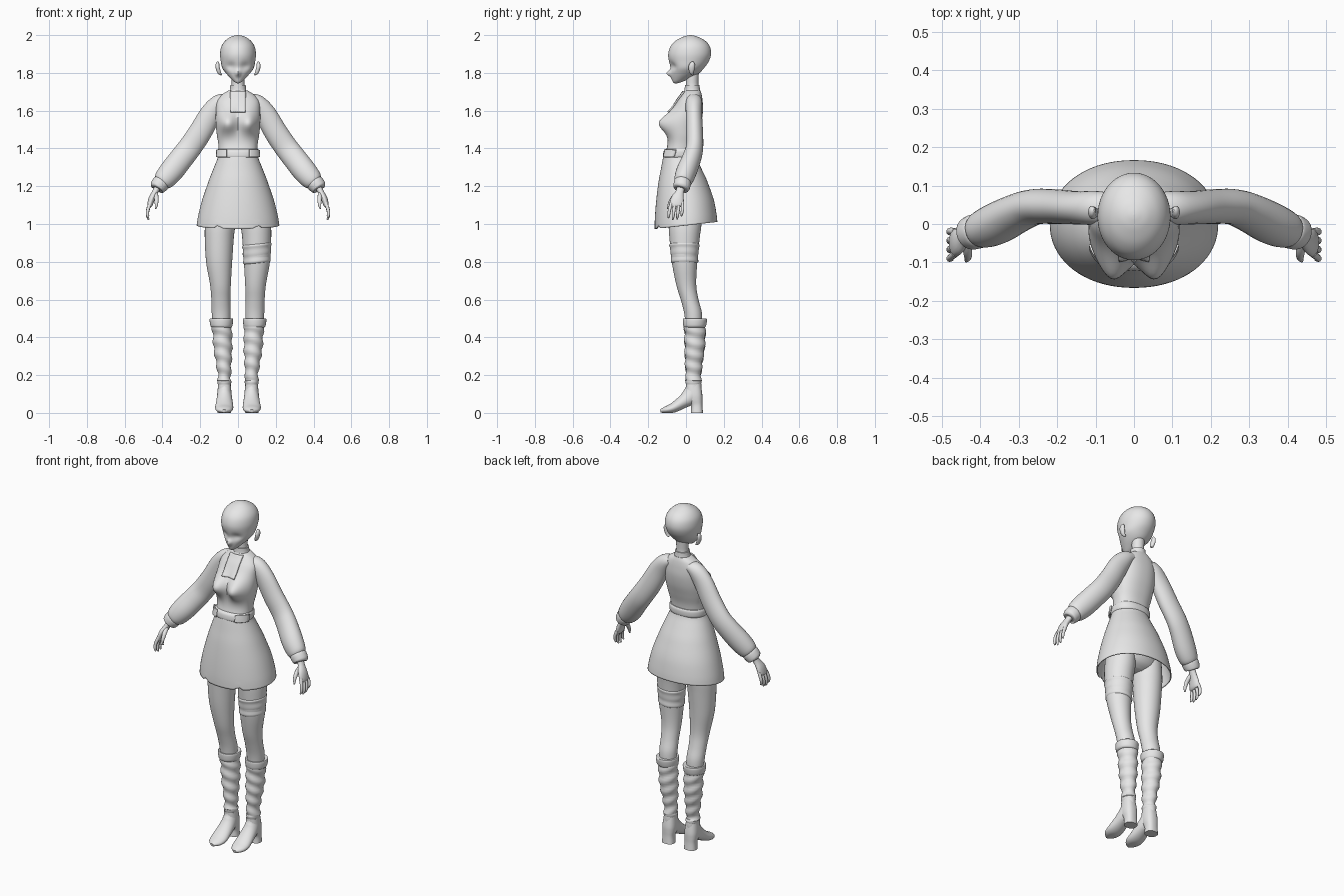
import bpy, bmesh, math
from mathutils import Vector

grey = bpy.data.materials.new("plain_grey")
grey.diffuse_color = (0.8, 0.8, 0.8, 1)


def smooth_rows(rows, n):
    """Catmull-Rom resampling of a short list of section rows."""
    out = []
    for i in range(len(rows) - 1):
        p = [rows[min(max(i + k, 0), len(rows) - 1)] for k in (-1, 0, 1, 2)]
        for j in range(n):
            t = j / n
            out.append([0.5 * (2 * b + (c - a) * t + (2 * a - 5 * b + 4 * c - d) * t * t
                               + (3 * b - a - 3 * c + d) * t ** 3) for a, b, c, d in zip(*p)])
    return out + [list(rows[-1])]


def finish(name, bm, angle=50):
    bmesh.ops.recalc_face_normals(bm, faces=bm.faces)
    me = bpy.data.meshes.new(name)
    bm.to_mesh(me)
    bm.free()
    ob = bpy.data.objects.new(name, me)
    bpy.context.collection.objects.link(ob)
    me.materials.append(grey)
    bpy.ops.object.select_all(action='DESELECT')
    ob.select_set(True)
    bpy.context.view_layer.objects.active = ob
    bpy.ops.object.shade_smooth_by_angle(angle=math.radians(angle))
    return ob


def skin(name, rings, caps=True, warp=None):
    bm = bmesh.new()
    loops = [[bm.verts.new(warp(Vector(p)) if warp else p) for p in r] for r in rings]
    n = len(loops[0])
    for a, b in zip(loops, loops[1:]):
        for i in range(n):
            bm.faces.new((a[i], a[(i + 1) % n], b[(i + 1) % n], b[i]))
    if caps:
        bm.faces.new(loops[0])
        bm.faces.new(loops[-1])
    return finish(name, bm)


def power(v, p):
    return math.copysign(abs(v) ** (2 / p), v)


def loft(name, rows, n=4, segs=32, p=2.0, caps=True, warp=None):
    """Horizontal sections: (z, centre x, half width, front y, back y)."""
    rings = []
    for z, cx, w, f, b in smooth_rows(rows, n):
        rings.append([(cx + w * power(math.cos(a), p), (f + b) / 2 + (b - f) / 2 * power(math.sin(a), p), z)
                      for a in (2 * math.pi * i / segs for i in range(segs))])
    return skin(name, rings, caps, warp)


def tube(name, rows, side, n=4, segs=20, warp=None):
    """Sections along a path: (x, y, z, radius along side axis, other radius)."""
    rows = smooth_rows(rows, n)
    pts = [Vector(r[:3]) for r in rows]
    rings = []
    for i, r in enumerate(rows):
        t = (pts[min(i + 1, len(pts) - 1)] - pts[max(i - 1, 0)]).normalized()
        u = (side - t * side.dot(t)).normalized()
        v = t.cross(u)
        rings.append([pts[i] + u * r[3] * math.cos(a) + v * r[4] * math.sin(a)
                      for a in (2 * math.pi * k / segs for k in range(segs))])
    return skin(name, rings, True, warp)


def bump(d, s):
    return math.exp(-(d / s) ** 2)


X, Y = Vector((1, 0, 0)), Vector((0, 1, 0))


# Head with nose and eye sockets
def face(v):
    if v.y < 0:
        v.y -= 0.024 * bump(v.x, 0.012) * bump(v.z - 1.797, 0.016)
        v.y += 0.014 * bump(abs(v.x) - 0.038, 0.026) * bump(v.z - 1.835, 0.022)
    return v


loft("head", [(1.745, 0, .006, -.062, -.045), (1.753, 0, .02, -.07, -.02), (1.77, 0, .038, -.076, .02),
              (1.795, 0, .061, -.08, .066), (1.825, 0, .083, -.083, .095), (1.86, 0, .091, -.09, .12),
              (1.9, 0, .095, -.094, .133), (1.94, 0, .088, -.082, .126), (1.97, 0, .068, -.055, .102),
              (1.99, 0, .04, -.018, .065), (1.998, 0, .016, .008, .04), (2.0, 0, .001, .023, .025)],
     n=5, segs=48, warp=face)
loft("neck", [(1.68, 0, .045, -.005, .08), (1.73, 0, .034, .0, .066), (1.77, 0, .034, .0, .066),
              (1.82, 0, .036, .0, .07)])


# Torso with bust
def bust(v):
    if v.y < 0.02:
        v.y -= 0.062 * bump(abs(v.x) - 0.058, 0.05) * bump(v.z - 1.535, 0.056)
    return v


torso = loft("torso", [(1.3, 0, .115, -.12, .065), (1.36, 0, .103, -.113, .047), (1.42, 0, .104, -.098, .05),
                       (1.48, 0, .113, -.093, .066), (1.54, 0, .118, -.088, .082), (1.6, 0, .117, -.072, .09),
                       (1.65, 0, .112, -.047, .088), (1.685, 0, .085, -.022, .083), (1.708, 0, .048, -.008, .076)],
             n=6, segs=64, p=2.3, warp=bust)
loft("collar", [(1.69, 0, .052, -.014, .08), (1.71, 0, .043, -.008, .074), (1.735, 0, .041, -.006, .072)])
loft("waistband", [(1.352, 0, .106, -.119, .052), (1.362, 0, .11, -.122, .056), (1.385, 0, .11, -.118, .056),
                   (1.396, 0, .105, -.107, .051)], p=2.3, segs=48)


# Thin front panels laid over the torso
def panel(name, x0, x1, z0, z1, lift):
    bm = bmesh.new()
    bmesh.ops.create_grid(bm, x_segments=8, y_segments=16, size=0.5)
    for v in bm.verts:
        v.co = ((x0 + x1) / 2 + v.co.x * (x1 - x0), -0.4, (z0 + z1) / 2 + v.co.y * (z1 - z0))
    ob = finish(name, bm)
    m = ob.modifiers.new("wrap", 'SHRINKWRAP')
    m.target, m.wrap_method, m.use_project_y = torso, 'PROJECT', True
    m.use_positive_direction, m.use_negative_direction = True, False
    m.wrap_mode, m.offset = 'ABOVE_SURFACE', lift
    s = ob.modifiers.new("thickness", 'SOLIDIFY')
    s.thickness, s.offset = 0.008, 0


panel("front_placket", -.04, .04, 1.59, 1.7, .004)
for s in (1, -1):
    panel("waist_tab", min(s * .055, s * .1), max(s * .055, s * .1), 1.352, 1.392, .014)


# Skirt with tilted hem and small front notches
def hem(v):
    k = max(0, (1.2 - v.z) / 0.22)
    v.z += k * (0.017 + 0.11 * v.y)
    if v.y < 0 and v.z < 1.0:
        v.z += 0.018 * bump(abs(v.x) - 0.105, 0.012)
    return v


skirt = loft("skirt", [(1.375, 0, .1, -.113, .048), (1.345, 0, .106, -.12, .054), (1.29, 0, .128, -.13, .08),
                       (1.22, 0, .155, -.143, .112), (1.12, 0, .187, -.155, .143), (1.03, 0, .208, -.162, .158),
                       (.975, 0, .216, -.163, .163)], n=4, segs=72, p=2.1, caps=False, warp=hem)
sol = skirt.modifiers.new("thickness", 'SOLIDIFY')
sol.thickness, sol.offset = 0.006, 0
loft("hips", [(1.3, 0, .105, -.1, .06), (1.2, 0, .135, -.105, .095), (1.1, 0, .155, -.1, .1),
              (1.03, 0, .13, -.08, .08), (1.0, 0, .06, -.04, .04)])


# Boot shaft folds
def folds(v):
    k = 0.004 * math.sin(v.z * 95 + v.x * 28 + v.y * 22) * (0.17 < v.z < 0.46)
    c = Vector((math.copysign(0.08, v.x), 0.045, v.z))
    return v + (v - c).normalized() * k


for s, tag in ((1, "left_"), (-1, "right_")):
    # Ear
    tube(tag + "ear", [(s * .088, .035, 1.79, .005, .004), (s * .1, .03, 1.803, .012, .01),
                       (s * .108, .03, 1.83, .017, .011), (s * .108, .034, 1.85, .013, .009),
                       (s * .103, .036, 1.859, .003, .003)], Y, segs=14)

    # Sleeve and cuff
    tube(tag + "sleeve", [(s * .06, .043, 1.66, .038, .03), (s * .1, .042, 1.64, .044, .046),
                          (s * .145, .042, 1.582, .043, .057), (s * .2, .045, 1.486, .045, .061),
                          (s * .255, .045, 1.405, .046, .062), (s * .3, .03, 1.347, .05, .063),
                          (s * .355, .002, 1.277, .054, .063), (s * .395, -.015, 1.23, .048, .054),
                          (s * .41, -.02, 1.213, .035, .036)], Y, segs=28)
    tube(tag + "cuff", [(s * .4, -.016, 1.226, .036, .036), (s * .405, -.018, 1.22, .045, .046),
                        (s * .42, -.022, 1.202, .045, .045), (s * .43, -.026, 1.19, .041, .04),
                        (s * .432, -.027, 1.187, .028, .028)], Y)

    # Hand: palm, four fingers, thumb
    tube(tag + "palm", [(s * .42, -.024, 1.205, .022, .018), (s * .438, -.033, 1.17, .022, .016),
                        (s * .456, -.045, 1.135, .034, .017), (s * .467, -.05, 1.1, .036, .014),
                        (s * .47, -.05, 1.09, .026, .007)], Y)
    for i in range(4):
        y = -.077 + i * .019
        drop = (.068, .078, .074, .058)[i]
        fan = (i - 1.5) * .004
        tube(tag + "finger", [(s * .464, y, 1.112, .009, .01), (s * .477, y - .004 + fan, 1.1 - drop * .35, .0085, .009),
                              (s * .479, y - .008 + fan, 1.1 - drop * .75, .0075, .008),
                              (s * .473, y - .01 + fan, 1.1 - drop, .004, .004)], Y, n=3, segs=10)
    tube(tag + "thumb", [(s * .436, -.045, 1.16, .012, .013), (s * .432, -.072, 1.135, .011, .012),
                         (s * .432, -.088, 1.105, .009, .009), (s * .436, -.096, 1.08, .004, .004)], Y, n=3, segs=10)

    # Leg
    loft(tag + "leg", [(1.1, s * .088, .075, -.09, .085), (1.0, s * .094, .08, -.092, .082),
                       (.93, s * .099, .077, -.088, .073), (.8, s * .1, .069, -.075, .06),
                       (.68, s * .093, .055, -.052, .054), (.6, s * .091, .05, -.028, .066),
                       (.53, s * .089, .05, -.01, .084), (.45, s * .088, .045, .0, .085)])

    # Boot: shaft, top rim, foot and heel
    loft(tag + "boot_shaft", [(.48, s * .088, .056, -.01, .103), (.42, s * .083, .051, -.008, .102),
                              (.34, s * .08, .049, -.006, .098), (.26, s * .075, .04, -.004, .086),
                              (.19, s * .072, .034, .0, .078), (.165, s * .072, .037, -.003, .082),
                              (.15, s * .072, .034, .0, .078)], n=6, warp=folds)
    loft(tag + "boot_rim", [(.452, s * .087, .05, -.008, .1), (.46, s * .088, .058, -.014, .106),
                            (.488, s * .088, .062, -.017, .111), (.499, s * .088, .06, -.015, .109),
                            (.497, s * .088, .05, -.006, .098)], n=3)

    def floor(v):
        v.z = max(v.z, 0)
        return v
    tube(tag + "boot_foot", [(s * .072, .04, .175, .033, .038), (s * .072, .04, .13, .035, .042),
                             (s * .072, .024, .09, .039, .046), (s * .072, -.02, .056, .044, .034),
                             (s * .073, -.07, .026, .048, .026), (s * .073, -.11, .015, .038, .018),
                             (s * .073, -.136, .01, .012, .008)], X, segs=24, warp=floor)
    loft(tag + "boot_heel", [(.15, s * .072, .033, .0, .078), (.1, s * .072, .038, .0, .086),
                             (.07, s * .072, .037, .008, .087), (.04, s * .072, .033, .026, .087),
                             (0, s * .072, .036, .026, .09)], p=2.5)

# Rumpled band on one thigh
loft("thigh_band", [(.79, .1, .064, -.07, .056), (.8, .1, .073, -.08, .065), (.825, .1, .071, -.078, .063),
                    (.845, .1, .075, -.082, .066), (.87, .1, .074, -.084, .068), (.888, .1, .078, -.089, .072),
                    (.898, .1, .07, -.08, .065)], n=3,
     warp=lambda v: v + Vector((0, 0, 0.1 * (v.x - 0.1))))
